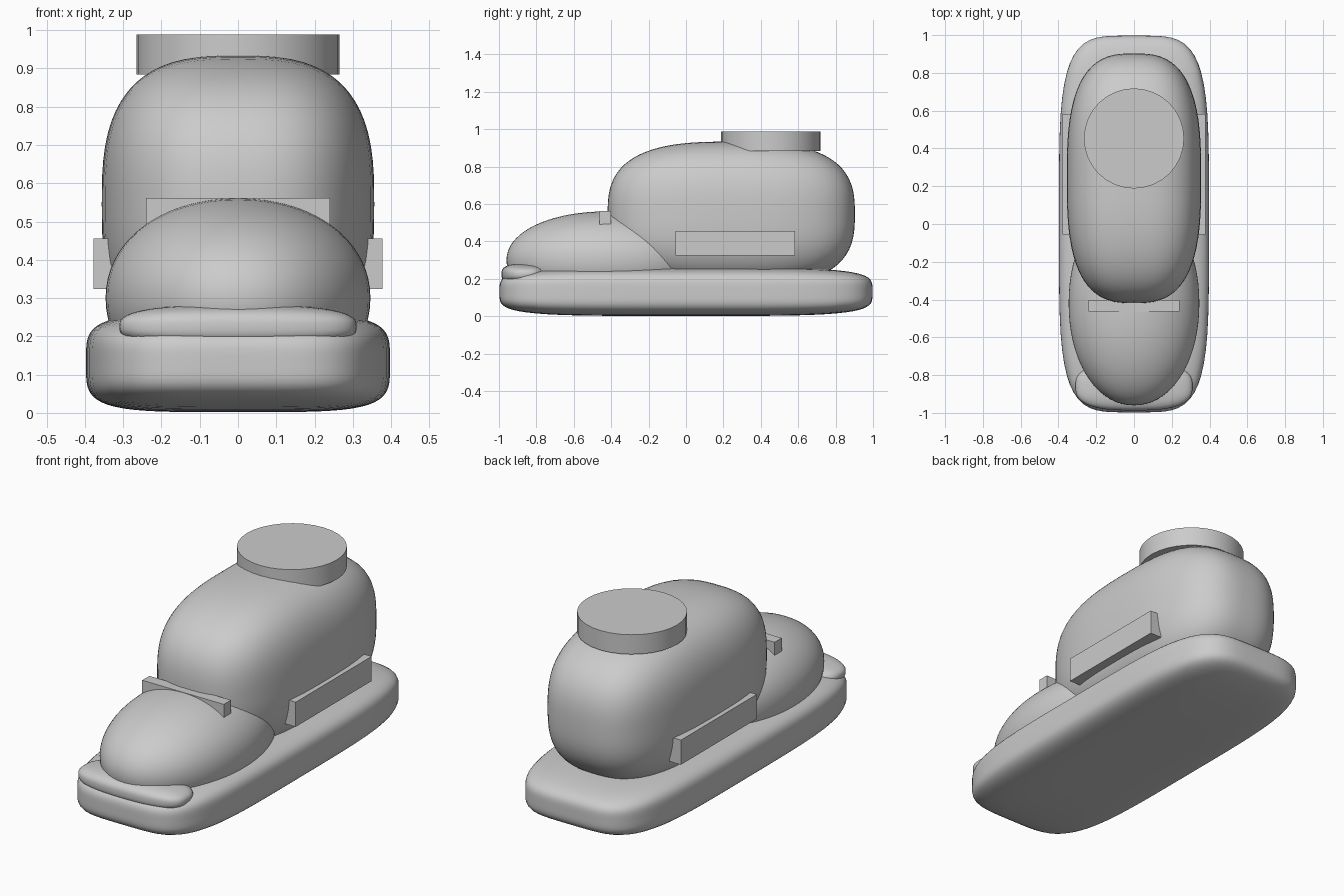
import bpy, bmesh
from mathutils import Vector

if "Cube" in bpy.data.objects:
    bpy.data.objects.remove(bpy.data.objects["Cube"])

grey = bpy.data.materials.new("plain grey")
grey.diffuse_color = (0.6, 0.6, 0.6, 1)
grey.use_nodes = True
grey.node_tree.nodes["Principled BSDF"].inputs["Base Color"].default_value = grey.diffuse_color


def finish(name, bm, smooth=True):
    mesh = bpy.data.meshes.new(name)
    bm.to_mesh(mesh)
    bm.free()
    mesh.materials.append(grey)
    ob = bpy.data.objects.new(name, mesh)
    bpy.context.collection.objects.link(ob)
    if smooth:
        bpy.ops.object.select_all(action='DESELECT')
        ob.select_set(True)
        bpy.context.view_layer.objects.active = ob
        bpy.ops.object.shade_smooth_by_angle(angle=0.6)
    return ob


def rounded(name, centre, radii, power, cuts=19):
    """Soft pillow form: a subdivided cube drawn onto a superellipsoid."""
    bm = bmesh.new()
    bmesh.ops.create_cube(bm, size=2)
    bmesh.ops.subdivide_edges(bm, edges=bm.edges[:], cuts=cuts, use_grid_fill=True)
    for v in bm.verts:
        r = sum(abs(c) ** power for c in v.co) ** (-1 / power)
        v.co = Vector(centre) + Vector(c * r * s for c, s in zip(v.co, radii))
    return finish(name, bm)


def box(name, low, high):
    bm = bmesh.new()
    bmesh.ops.create_cube(bm, size=1)
    for v in bm.verts:
        v.co = Vector(l if c < 0 else h for c, l, h in zip(v.co, low, high))
    return finish(name, bm, False)


# Soft shoe forms
rounded("sole", (0, 0, 0.131), (0.397, 0.997, 0.129), 4.4)
rounded("ankle_body", (0, 0.242, 0.545), (0.356, 0.661, 0.389), 2.85)
rounded("toe_cap", (0, -0.42, 0.30), (0.346, 0.54, 0.261), 2.08)
rounded("toe_bumper", (0, -0.86, 0.225), (0.31, 0.127, 0.057), 2.8, 13)

# Collar disc on top of the body
bm = bmesh.new()
bmesh.ops.create_cone(bm, cap_ends=True, segments=32, radius1=0.265, radius2=0.265, depth=0.104)
bmesh.ops.translate(bm, verts=bm.verts, vec=(0, 0.453, 0.936))
finish("collar", bm)

# Strap across the instep and one panel on each side
box("instep_strap", (-0.24, -0.462, 0.486), (0.24, -0.402, 0.562))
for side, low, high in (("left", -0.378, -0.31), ("right", 0.31, 0.378)):
    box(side + "_side_panel", (low, -0.055, 0.324), (high, 0.583, 0.455))
